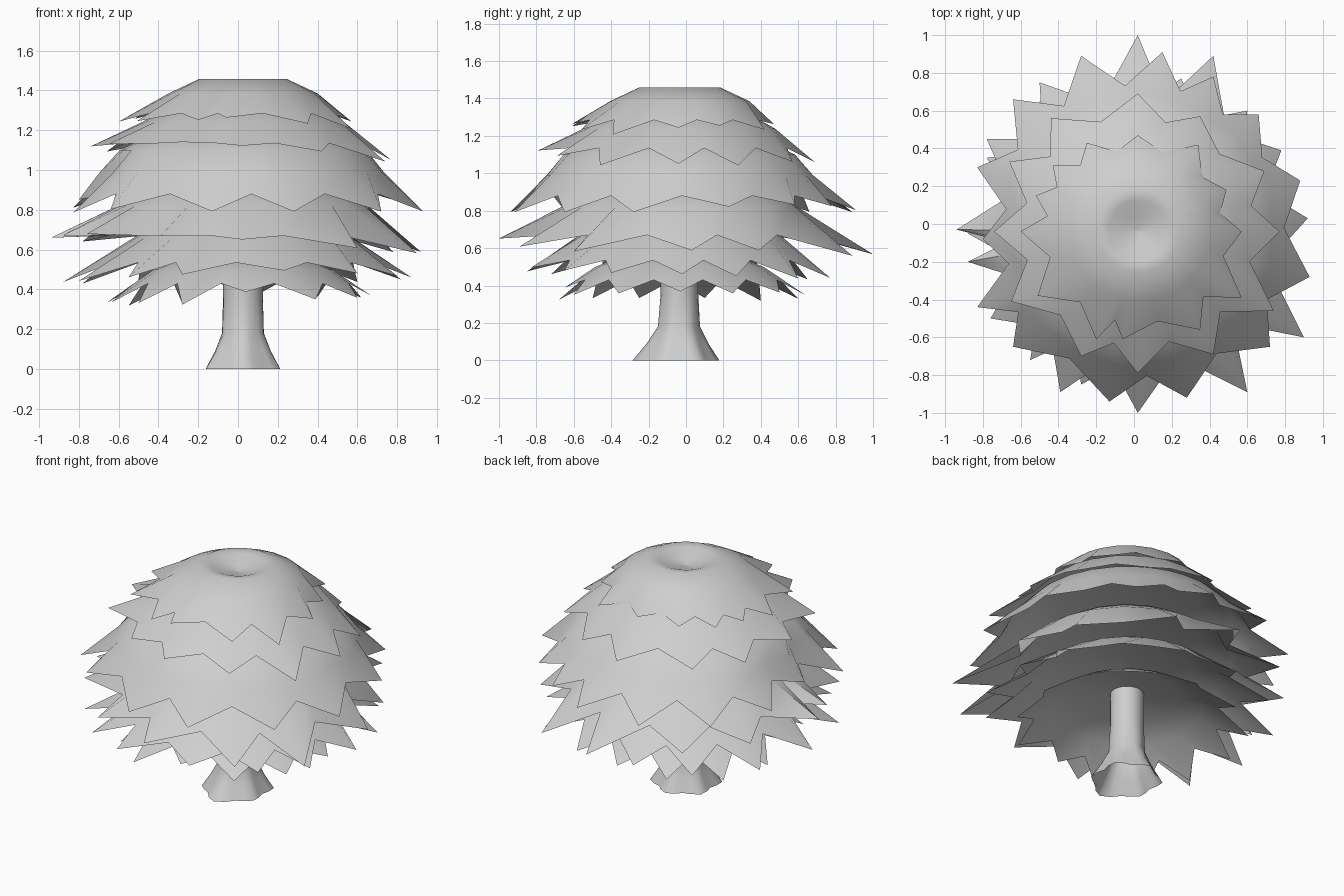
import bpy
import math

cube = bpy.data.objects.get("Cube")
if cube:
    bpy.data.objects.remove(cube, do_unlink=True)

CENTRE_X, CENTRE_Y = 0.025, -0.035
TAU = math.tau

# One plain grey for the whole tree
GREY = (0.62, 0.62, 0.62, 1)
grey = bpy.data.materials.new("plain_grey")
grey.use_nodes = True
grey.diffuse_color = GREY
grey.node_tree.nodes["Principled BSDF"].inputs["Base Color"].default_value = GREY


def ring_mesh(name, rings, sharp_angle):
    """Join equal closed rings of points, listed from top to bottom, into a smooth skin."""
    count = len(rings[0])
    verts = [point for ring in rings for point in ring]
    faces = []
    for level in range(len(rings) - 1):
        for i in range(count):
            j = (i + 1) % count
            upper, lower = level * count, (level + 1) * count
            faces.append((upper + j, upper + i, lower + i, lower + j))
    mesh = bpy.data.meshes.new(name)
    mesh.from_pydata(verts, [], faces)
    mesh.update()
    mesh.materials.append(grey)
    obj = bpy.data.objects.new(name, mesh)
    bpy.context.collection.objects.link(obj)
    bpy.ops.object.select_all(action="DESELECT")
    obj.select_set(True)
    bpy.context.view_layer.objects.active = obj
    bpy.ops.object.shade_smooth_by_angle(angle=math.radians(sharp_angle))


def polar(angle, radius, z):
    return (CENTRE_X + radius * math.cos(angle), CENTRE_Y + radius * math.sin(angle), z)


def leaf_tier(name, profile, notch, slope, tilt, points):
    """Domed skirt whose lower edge alternates between notches and pointed leaf tips."""
    notch_r, notch_z = notch
    tips = []
    for x, y in points:
        dx, dy = x - CENTRE_X, y - CENTRE_Y
        lean = tilt[0] * dx + tilt[1] * dy
        tips.append((math.atan2(dy, dx) % TAU, math.hypot(dx, dy), lean))
    tips.sort()
    columns = []
    for i, (angle, radius, lean) in enumerate(tips):
        next_angle, next_radius, _ = tips[(i + 1) % len(tips)]
        gap = (next_angle - angle) % TAU
        columns.append((angle, radius, notch_z - slope * (radius - notch_r) + lean))
        inner = min(notch_r, 0.86 * min(radius, next_radius))
        columns.append((angle + gap / 2, inner, notch_z))
    rings = [[polar(a, min(r, 0.92 * edge), z) for a, edge, _ in columns] for r, z in profile]
    rings.append([polar(a, edge, z) for a, edge, z in columns])
    ring_mesh(name, rings, 60)


# Crown tiers, from the dimpled top down; lower tiers close inwards over the trunk
leaf_tier("crown_top_tier",
          [(0, 1.405), (0.08, 1.418), (0.16, 1.45), (0.22, 1.458), (0.375, 1.385)],
          (0.49, 1.285), 0.45, (-0.03, -0.03),
          [(.57, -.04), (.49, .18), (.34, .42), (.02, .47), (-.25, .43), (-.43, .31),
           (-.52, .15), (-.6, -.04), (-.51, -.38), (-.2, -.61), (-.06, -.61),
           (.35, -.56), (.57, -.39)])

leaf_tier("crown_second_tier",
          [(0, 1.35), (0.33, 1.34), (0.51, 1.24)], (0.61, 1.135), 0.35, (-0.05, -0.05),
          [(.02, .69), (.35, .57), (.69, .28), (.77, -.04), (.74, -.46), (.42, -.69),
           (.02, -.79), (-.28, -.7), (-.65, -.41), (-.74, -.04), (-.66, .33), (-.44, .56)])

leaf_tier("crown_third_tier",
          [(0, 1.2), (0.42, 1.2), (0.62, 1.1), (0.72, 0.99)], (0.77, 0.88), 0.5, (0, 0.015),
          [(.15, .91), (-.28, .89), (-.64, .66), (-.83, .3), (-.8, -.08), (-.83, -.44),
           (-.64, -.65), (-.13, -.94), (.28, -.92), (.72, -.65), (.93, -.28), (.88, .23),
           (.66, .58), (.42, .78)])

leaf_tier("crown_fourth_tier",
          [(0, 0.95), (0.45, 0.94), (0.63, 0.82)], (0.7, 0.67), 0.2, (-0.045, -0.035),
          [(.02, 1), (.42, .89), (-.5, .75), (-.78, .45), (-.94, -.03), (-.88, -.2),
           (-.76, -.5), (-.39, -.89), (.02, -1), (.6, -.89), (.9, -.6), (.92, .03),
           (.78, .39)])

leaf_tier("crown_fifth_tier",
          [(0, 0.78), (0.38, 0.76), (0.55, 0.66)], (0.67, 0.535), 0.42, (0, -0.03),
          [(.87, -.02), (.82, .27), (.6, .6), (.25, .77), (-.15, .76), (-.5, .65),
           (-.78, .35), (-.88, -.05), (-.8, -.44), (-.55, -.72), (-.28, -.85),
           (.23, -.83), (.6, -.65), (.8, -.4)])

leaf_tier("crown_bottom_tier",
          [(0, 0.59), (0.3, 0.56), (0.45, 0.5)], (0.55, 0.43), 0.65, (0, 0),
          [(.04, -.65), (.39, -.6), (.6, -.36), (.67, -.03), (.62, .25), (.4, .5),
           (.05, .64), (-.28, .6), (-.55, .4), (-.66, .1), (-.64, -.25), (-.5, -.5),
           (-.28, -.68)])


# Trunk with a fluted, spreading foot
def trunk_ring(z, radius, lobe):
    ring = []
    for i in range(24):
        angle = i * TAU / 24
        front = max(0, -math.sin(angle)) ** 4
        flare = lobe * (0.5 + 0.5 * math.cos(6 * (angle + math.pi / 2)) + front)
        ring.append(polar(angle, radius + flare, z))
    return ring


trunk_profile = [(0.58, 0.1, 0), (0.36, 0.1, 0), (0.18, 0.105, 0.005),
                 (0.09, 0.135, 0.02), (0, 0.175, 0.038)]
ring_mesh("trunk", [trunk_ring(*level) for level in trunk_profile], 50)
